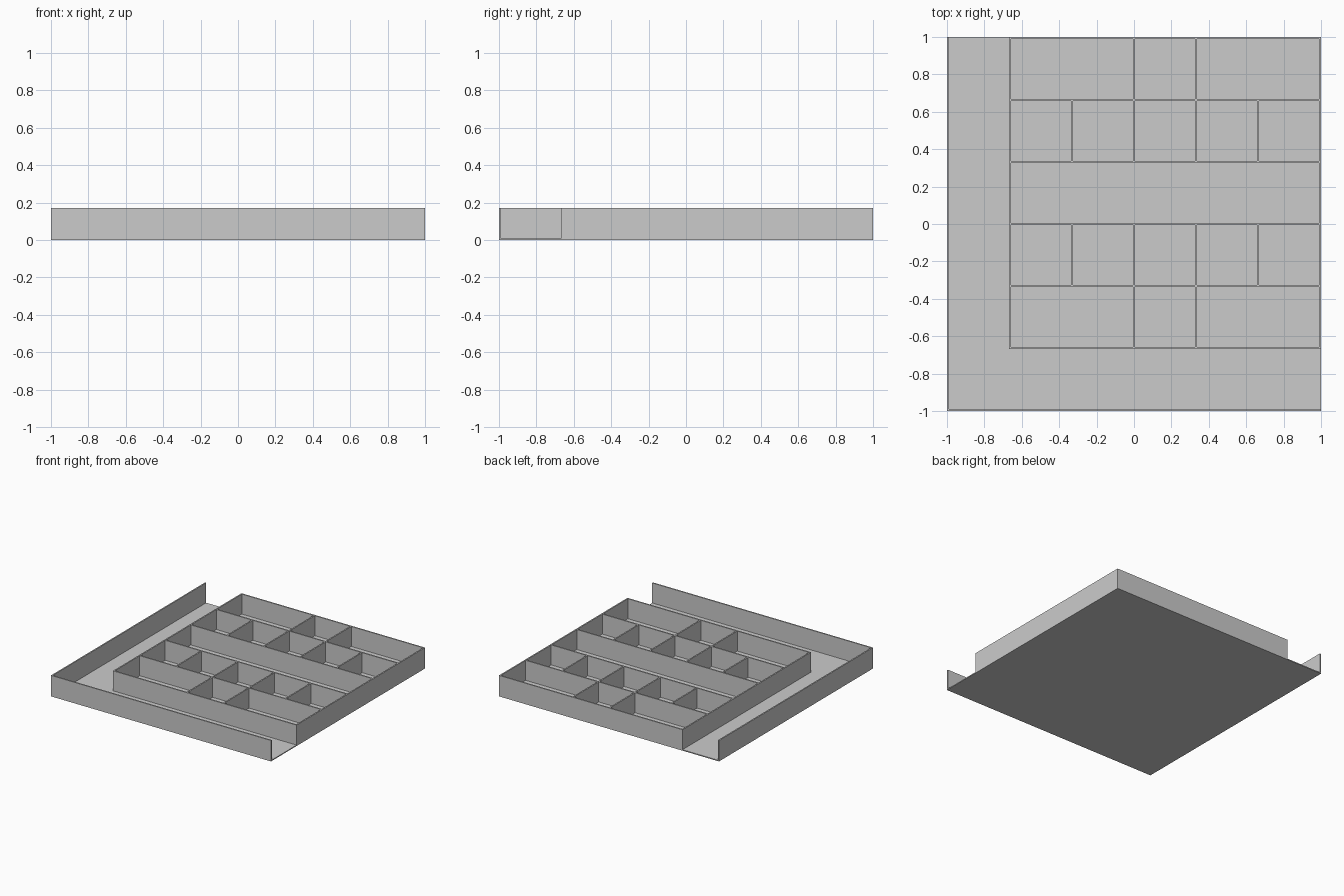
import bpy, bmesh
from math import cos, sin, pi

if "Cube" in bpy.data.objects:
    bpy.data.objects.remove(bpy.data.objects["Cube"])

T = 0.011                 # board thickness
H = 0.172                 # wall height
FLOOR = 0.008             # base thickness
P = (2 - T) / 6           # cell pitch


def g(i):
    """Centre line of grid wall i, counted from -3 to 3."""
    return i * P


def box(name, x0, x1, y0, y1, z0, z1):
    bm = bmesh.new()
    bmesh.ops.create_cube(bm, size=1)
    for v in bm.verts:
        v.co.x = x1 if v.co.x > 0 else x0
        v.co.y = y1 if v.co.y > 0 else y0
        v.co.z = z1 if v.co.z > 0 else z0
    me = bpy.data.meshes.new(name)
    bm.to_mesh(me)
    bm.free()
    ob = bpy.data.objects.new(name, me)
    bpy.context.collection.objects.link(ob)
    return ob


def wall_x(name, row, a, b):
    """Wall running along x on grid line row."""
    return box(name, g(a) - T / 2, g(b) + T / 2, g(row) - T / 2, g(row) + T / 2, 0, H)


def wall_y(name, col, a, b, inset=0.0):
    """Wall running along y on grid line col."""
    e = T / 2 - inset
    return box(name, g(col) - T / 2, g(col) + T / 2, g(a) - e, g(b) + e, 0, H)


def oval_mark(name, x, y, rx, ry):
    """Small flat ring lying on the tray floor."""
    n, inner = 12, 0.5
    bm = bmesh.new()
    rings = [[bm.verts.new((x + s * rx * cos(2 * pi * k / n),
                            y + s * ry * sin(2 * pi * k / n), FLOOR + 0.0005))
              for k in range(n)] for s in (1, inner)]
    for k in range(n):
        j = (k + 1) % n
        bm.faces.new((rings[0][k], rings[0][j], rings[1][j], rings[1][k]))
    me = bpy.data.meshes.new(name)
    bm.to_mesh(me)
    bm.free()
    bpy.context.collection.objects.link(bpy.data.objects.new(name, me))


# Base board
box("tray_floor", -1, 1, -1, 1, 0, FLOOR)

# Outer walls of the L-shaped channel, open at both ends
wall_x("channel_front_wall", -3, -3, 3)
wall_y("channel_left_wall", -3, -3, 3, T)
bpy.data.objects["channel_left_wall"].data.vertices  # mesh kept as a plain board
box("channel_left_end", -1, -1 + T, 1 - T, 1, 0, H)

# Long walls of the compartment block
for row in range(-2, 4):
    wall_x(f"long_divider_{row + 3}", row, -2, 3)

# Side walls and short dividers, fitted between the long walls
layout = {-2: (0, 1), -1: (-1, 0, 1, 2), 0: (), 1: (-1, 0, 1, 2), 2: (0, 1)}
for row, cols in layout.items():
    for col in (-2, *cols, 3):
        kind = "side_wall" if col in (-2, 3) else "short_divider"
        wall_y(f"{kind}_{row + 3}_{col + 3}", col, row, row + 1, T)

# Small marks in the channel
oval_mark("left_channel_mark", g(-2.5), g(0.5), 0.026, 0.033)
oval_mark("front_channel_mark", g(0.5), g(-2.5), 0.033, 0.026)
